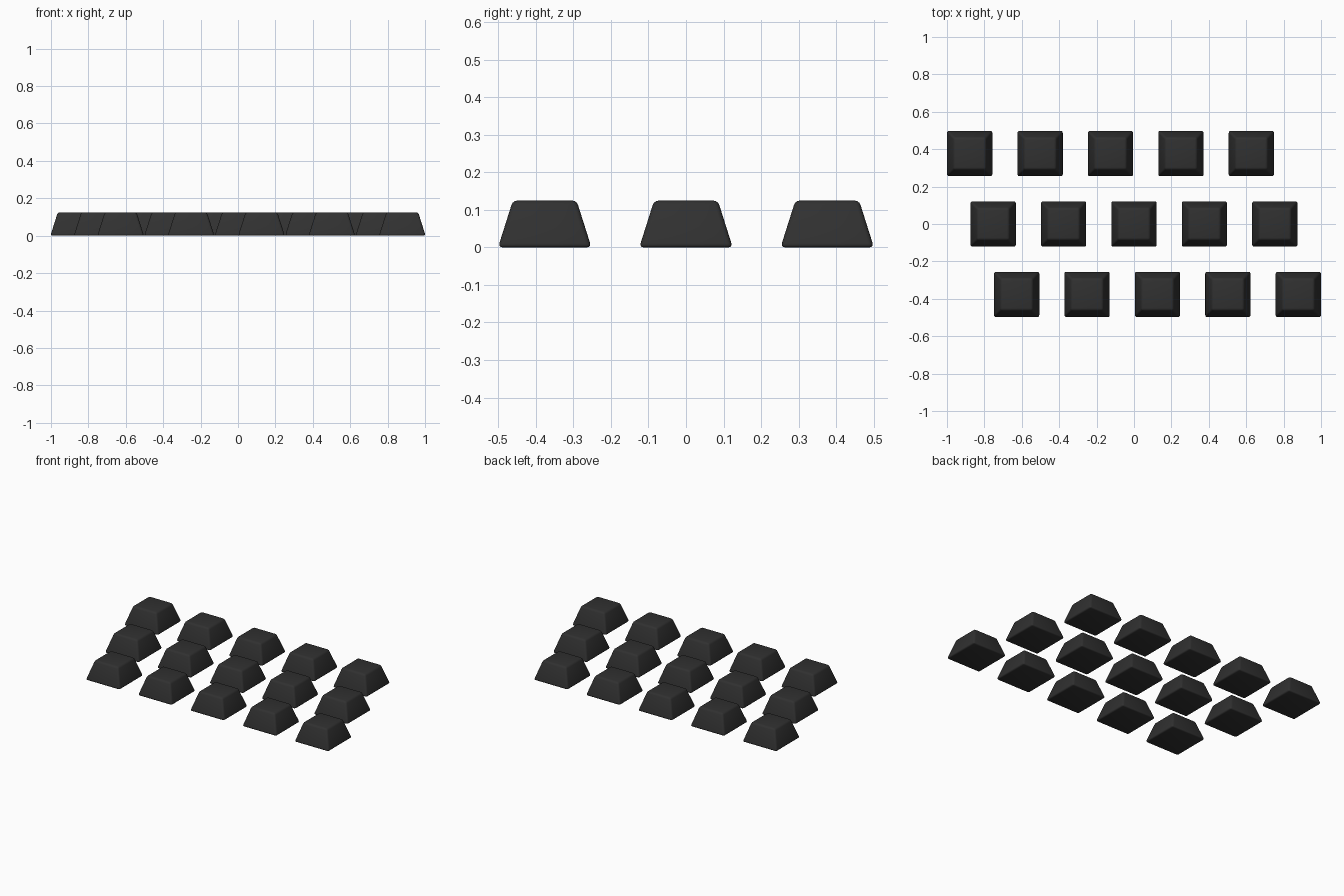
import bpy, bmesh

if "Cube" in bpy.data.objects:
    bpy.data.objects.remove(bpy.data.objects["Cube"])

PITCH = 0.3765     # spacing between keys in both directions
STAGGER = 0.1255   # sideways shift per row
HEIGHT = 0.125
BASE, TOP = 0.1245, 0.085   # half widths before rounding


# Tapered keycap: square frustum with small rounded edges
def keycap_mesh():
    bm = bmesh.new()
    bmesh.ops.create_cube(bm, size=2)
    for v in bm.verts:
        half = TOP if v.co.z > 0 else BASE
        v.co.x *= half
        v.co.y *= half
        v.co.z = HEIGHT if v.co.z > 0 else 0
    bmesh.ops.bevel(bm, geom=bm.edges[:], offset=0.012, offset_type='OFFSET',
                    segments=3, profile=0.5, affect='EDGES')
    for f in bm.faces:
        f.smooth = True
    mesh = bpy.data.meshes.new("keycap")
    bm.to_mesh(mesh)
    bm.free()
    return mesh


mesh = keycap_mesh()

# Dark plastic
mat = bpy.data.materials.new("dark_plastic")
mat.diffuse_color = (0.03, 0.03, 0.03, 1)
mat.use_nodes = True
mat.node_tree.nodes["Principled BSDF"].inputs["Base Color"].default_value = mat.diffuse_color
mesh.materials.append(mat)

# Three staggered rows of five keys
for row, name in ((-1, "back"), (0, "middle"), (1, "front")):
    for col in range(-2, 3):
        key = bpy.data.objects.new(f"{name}_row_key_{col + 3}", mesh)
        key.location = (col * PITCH + row * STAGGER, -row * PITCH, 0)
        bpy.context.collection.objects.link(key)
